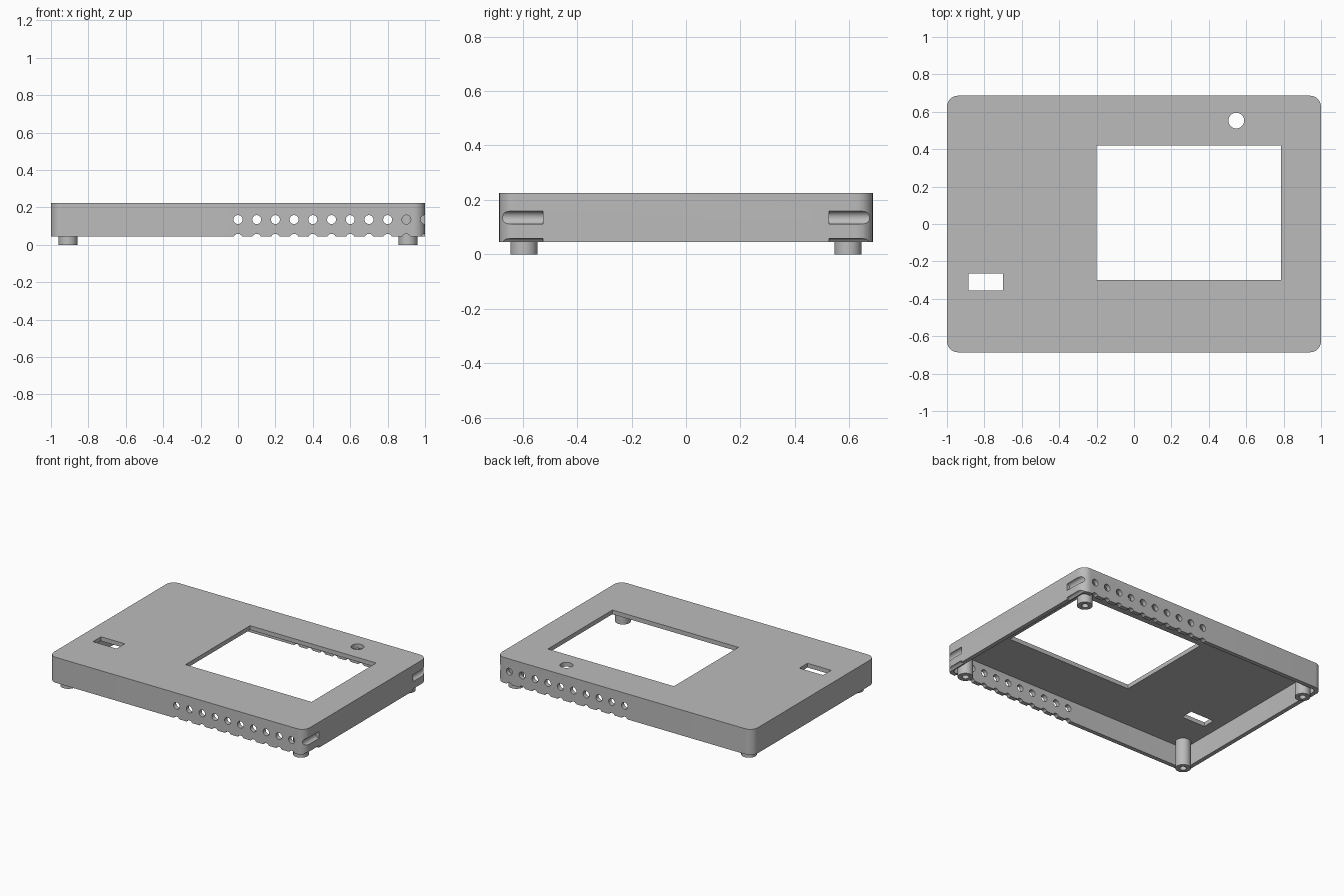
import bpy, bmesh, math
from mathutils import Matrix

cube = bpy.data.objects.get("Cube")
if cube:
    bpy.data.objects.remove(cube, do_unlink=True)

grey = bpy.data.materials.new("plain grey")
grey.use_nodes = True
COLOUR = (0.5, 0.5, 0.5, 1)
grey.diffuse_color = COLOUR
grey.node_tree.nodes["Principled BSDF"].inputs["Base Color"].default_value = COLOUR

BOTTOM, TOP, WALL = 0.045, 0.225, 0.03
HALF_X, HALF_Y, CORNER = 1.0, 0.686, 0.06


def make_object(name, bm):
    bmesh.ops.recalc_face_normals(bm, faces=bm.faces)
    mesh = bpy.data.meshes.new(name)
    bm.to_mesh(mesh)
    bm.free()
    mesh.materials.append(grey)
    obj = bpy.data.objects.new(name, mesh)
    bpy.context.collection.objects.link(obj)
    return obj


def add_prism(bm, outline, z0, z1):
    face = bm.faces.new([bm.verts.new((x, y, z0)) for x, y in outline])
    ext = bmesh.ops.extrude_face_region(bm, geom=[face], use_keep_orig=True)
    verts = [v for v in ext["geom"] if isinstance(v, bmesh.types.BMVert)]
    bmesh.ops.translate(bm, verts=verts, vec=(0, 0, z1 - z0))


def rounded_rect(hx, hy, r, steps=10):
    points = []
    for quarter, (sx, sy) in enumerate([(1, 1), (-1, 1), (-1, -1), (1, -1)]):
        for i in range(steps + 1):
            a = (quarter + i / steps) * math.pi / 2
            points.append((sx * (hx - r) + r * math.cos(a),
                           sy * (hy - r) + r * math.sin(a)))
    return points


def rect(x0, x1, y0, y1):
    return [(x0, y0), (x1, y0), (x1, y1), (x0, y1)]


def circle(cx, cy, r, n=32):
    return [(cx + r * math.cos(2 * math.pi * i / n),
             cy + r * math.sin(2 * math.pi * i / n)) for i in range(n)]


def cut(target, bm):
    cutter = make_object("cutter", bm)
    cutter.hide_render = True
    mod = target.modifiers.new("cut", "BOOLEAN")
    mod.operation, mod.solver, mod.object = "DIFFERENCE", "EXACT", cutter
    bpy.context.view_layer.update()
    deps = bpy.context.evaluated_depsgraph_get()
    mesh = bpy.data.meshes.new_from_object(target.evaluated_get(deps))
    target.modifiers.clear()
    target.data = mesh
    bpy.data.objects.remove(cutter, do_unlink=True)


def smooth(obj):
    bpy.ops.object.select_all(action="DESELECT")
    obj.select_set(True)
    bpy.context.view_layer.objects.active = obj
    bpy.ops.object.shade_smooth_by_angle(angle=math.radians(30))


# Case lid: rounded block hollowed from below
bm = bmesh.new()
add_prism(bm, rounded_rect(HALF_X, HALF_Y, CORNER), BOTTOM, TOP)
lid = make_object("case_lid", bm)
bm = bmesh.new()
add_prism(bm, rounded_rect(HALF_X - WALL, HALF_Y - WALL, CORNER - WALL),
          BOTTOM - 0.1, TOP - WALL)
cut(lid, bm)

# Screen window, switch slot and round button hole
bm = bmesh.new()
for outline in (rect(-0.2, 0.785, -0.3, 0.42),
                rect(-0.885, -0.7, -0.355, -0.265),
                circle(0.547, 0.553, 0.042)):
    add_prism(bm, outline, TOP - 0.1, TOP + 0.1)
cut(lid, bm)

# Vent holes in front and back walls, with a second row notching the rim
bm = bmesh.new()
for side in (-1, 1):
    for z in (0.135, 0.035):
        for i in range(11):
            place = (Matrix.Translation((i * 0.1, side * 0.665, z))
                     @ Matrix.Rotation(math.pi / 2, 4, "X"))
            bmesh.ops.create_cone(bm, cap_ends=True, segments=24, radius1=0.024,
                                  radius2=0.024, depth=0.28, matrix=place)
cut(lid, bm)
smooth(lid)

# Hollow screw posts at the four corners
for sx, x_name in ((-1, "right"), (1, "left")):
    for sy, y_name in ((-1, "front"), (1, "back")):
        x, y = sx * 0.909, sy * 0.595
        bm = bmesh.new()
        add_prism(bm, circle(x, y, 0.05), 0, TOP - WALL / 2)
        post = make_object(f"{y_name}_{x_name}_post", bm)
        bm = bmesh.new()
        add_prism(bm, circle(x, y, 0.022, 24), -0.05, 0.15)
        cut(post, bm)
        smooth(post)
